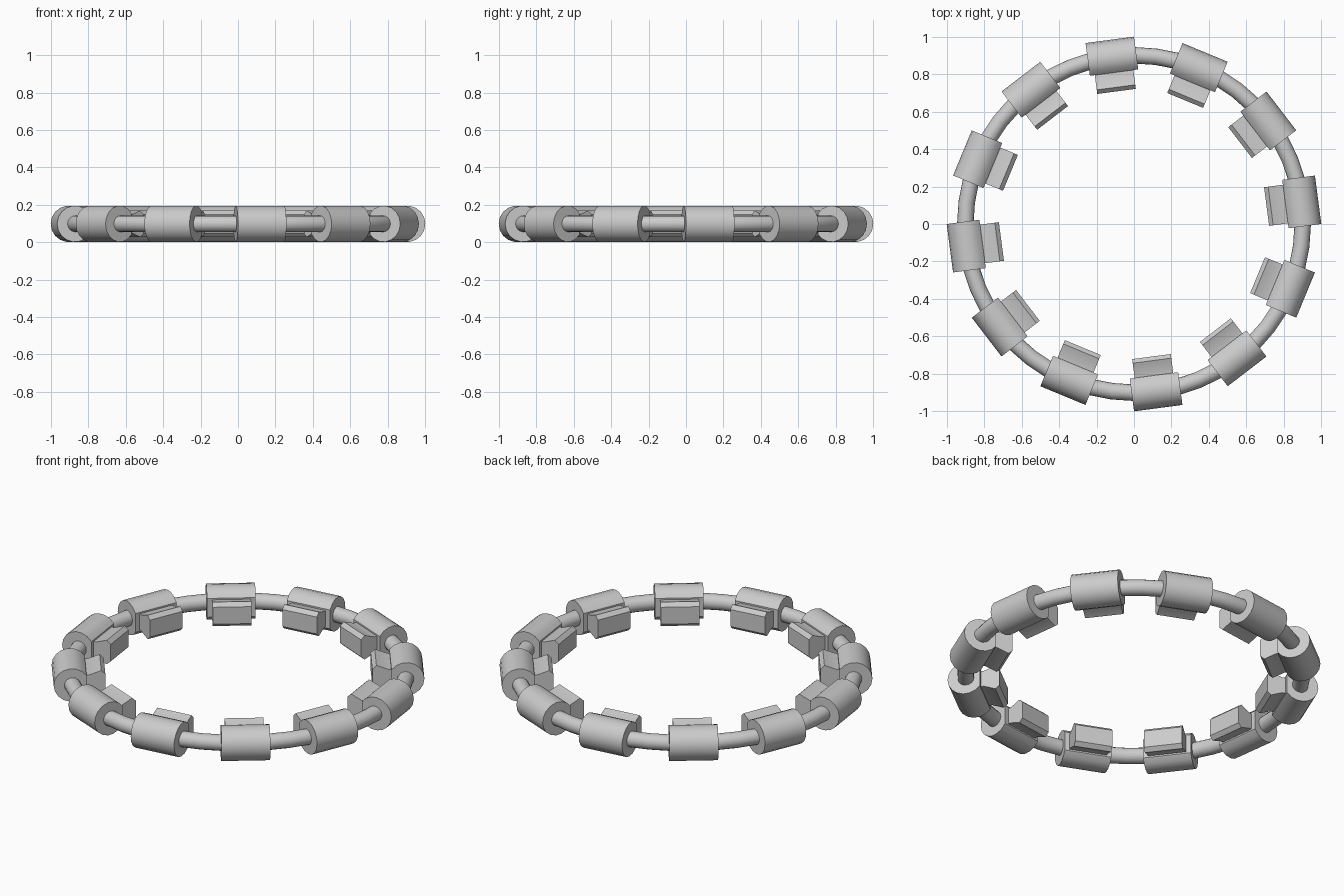
import bpy, bmesh
from math import sin, cos, pi, radians
from mathutils import Matrix

if "Cube" in bpy.data.objects:
    bpy.data.objects.remove(bpy.data.objects["Cube"])

N = 12          # beads around the ring
ZC = 0.098      # height of the ring's centre plane
RC = 0.896      # distance of each bead's axis from the centre
RB = 0.097      # bead radius


def smooth(ob, angle=32):
    bpy.ops.object.select_all(action='DESELECT')
    ob.select_set(True)
    bpy.context.view_layer.objects.active = ob
    bpy.ops.object.shade_smooth_by_angle(angle=radians(angle))


def prism(name, profile, half_len):
    """Extrude a (radial, z) profile along the tangent (y)."""
    bm = bmesh.new()
    face = bm.faces.new([bm.verts.new((x, -half_len, z)) for x, z in profile])
    ext = bmesh.ops.extrude_face_region(bm, geom=[face])
    verts = [v for v in ext['geom'] if isinstance(v, bmesh.types.BMVert)]
    bmesh.ops.translate(bm, verts=verts, vec=(0, 2 * half_len, 0))
    bmesh.ops.recalc_face_normals(bm, faces=bm.faces)
    mesh = bpy.data.meshes.new(name)
    bm.to_mesh(mesh)
    bm.free()
    ob = bpy.data.objects.new(name, mesh)
    bpy.context.collection.objects.link(ob)
    return ob


def around(ob, angle):
    ob.matrix_world = Matrix.Rotation(angle, 4, 'Z')


# ring wire running through all beads
bpy.ops.mesh.primitive_torus_add(major_radius=0.902, minor_radius=0.044,
                                 major_segments=48, minor_segments=16,
                                 location=(0, 0, ZC))
ring = bpy.context.object
ring.name = "ring_wire"
smooth(ring)

# bead: round sleeve, flat on the side facing the ring's centre
span, steps = radians(145), 14
sleeve = [(RC + RB * cos(a), ZC + RB * sin(a))
          for a in (-span + 2 * span * i / steps for i in range(steps + 1))]

# fin: flares toward the centre, then a short chamfer to a flat end
half = [(0.83, 0.047), (0.80, 0.047), (0.737, 0.071), (0.715, 0.05)]
fin = [(x, ZC + z) for x, z in half] + [(x, ZC - z) for x, z in reversed(half)]

for i in range(N):
    a = radians(7.5) + 2 * pi * i / N
    for name, prof, h in (("bead_sleeve", sleeve, 0.1305), ("bead_fin", fin, 0.104)):
        ob = prism(f"{name}_{i + 1}", prof, h)
        smooth(ob)
        around(ob, a)
